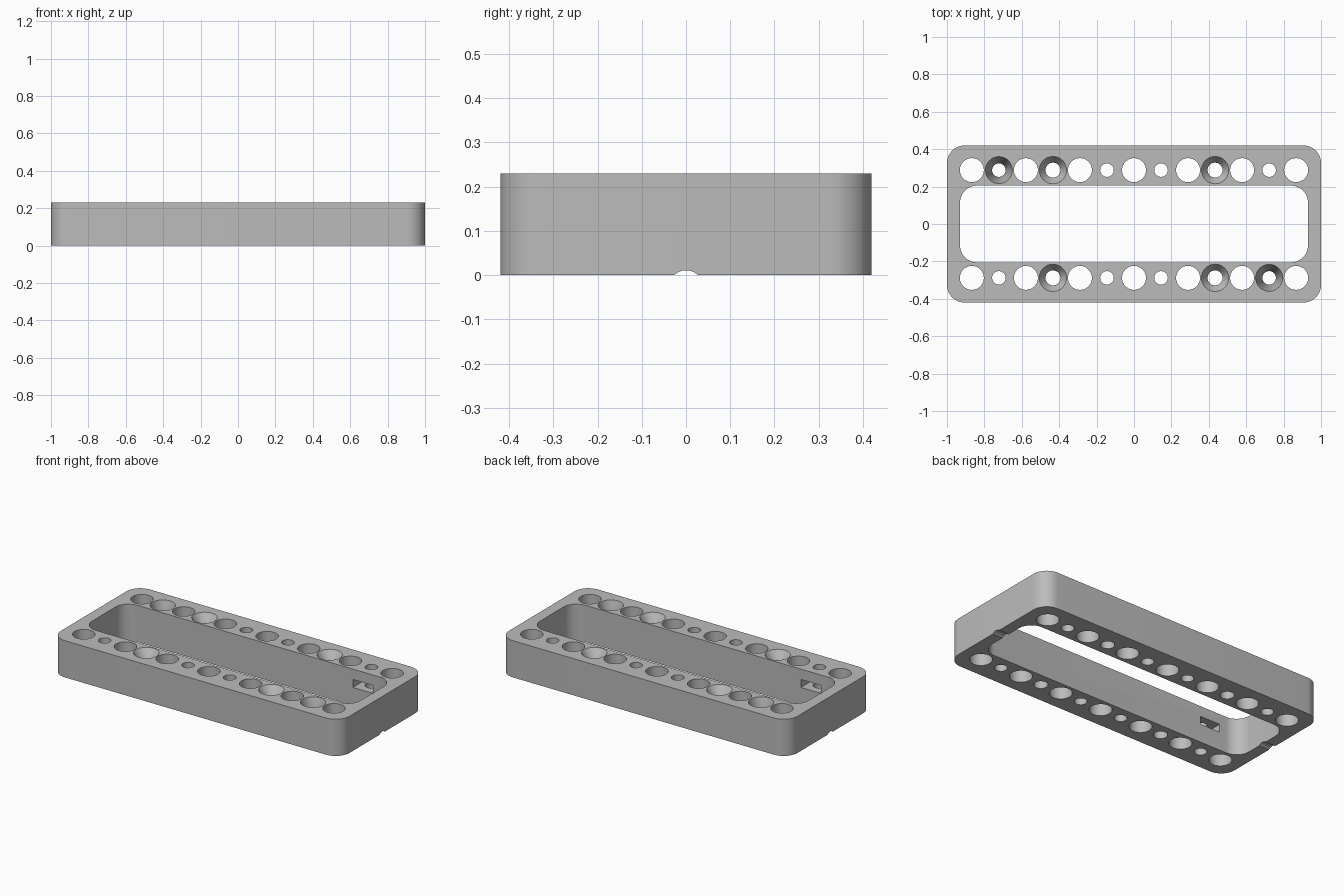
import bpy, bmesh
from math import sin, cos, pi, radians

if "Cube" in bpy.data.objects:
    bpy.data.objects.remove(bpy.data.objects["Cube"], do_unlink=True)

HEIGHT, PITCH, ROW_Y = 0.23, 0.1445, 0.288
EPS = 0.02

grey = bpy.data.materials.new("plain grey")
grey.use_nodes = True
GREY = (0.5, 0.5, 0.5, 1)
grey.diffuse_color = GREY
grey.node_tree.nodes["Principled BSDF"].inputs["Base Color"].default_value = GREY


def loft(name, rings):
    """Solid skinned through a stack of matching rings, capped at both ends."""
    bm = bmesh.new()
    loops = [[bm.verts.new(p) for p in ring] for ring in rings]
    n = len(loops[0])
    for a, b in zip(loops, loops[1:]):
        for i in range(n):
            j = (i + 1) % n
            bm.faces.new((a[i], a[j], b[j], b[i]))
    bm.faces.new(loops[0][::-1])
    bm.faces.new(loops[-1])
    bmesh.ops.recalc_face_normals(bm, faces=bm.faces)
    mesh = bpy.data.meshes.new(name)
    bm.to_mesh(mesh)
    bm.free()
    mesh.materials.append(grey)
    obj = bpy.data.objects.new(name, mesh)
    bpy.context.collection.objects.link(obj)
    return obj


def circle(x, y, z, r, n=48, turn=0):
    return [(x + r * cos(2 * pi * i / n + turn), y + r * sin(2 * pi * i / n + turn), z)
            for i in range(n)]


def rounded_block(name, hx, hy, r, z0, z1, steps=12):
    outline = []
    for q, (sx, sy) in enumerate(((1, 1), (-1, 1), (-1, -1), (1, -1))):
        for i in range(steps + 1):
            a = (q + i / steps) * pi / 2
            outline.append((sx * (hx - r) + r * cos(a), sy * (hy - r) + r * sin(a)))
    return loft(name, [[(x, y, z) for x, y in outline] for z in (z0, z1)])


def hole(x, y, profile):
    return loft("hole_cutter", [circle(x, y, z, r) for r, z in profile])


def straight(r):
    return [(r, -EPS), (r, HEIGHT + EPS)]


def countersunk(r, top, depth):
    slope = (top - r) / depth
    return [(r, -EPS), (r, HEIGHT - depth), (top + slope * EPS, HEIGHT + EPS)]


# Outer body and central opening
frame = rounded_block("rounded_frame", 1, 0.42, 0.095, 0, HEIGHT)
cutters = [rounded_block("opening_cutter", 0.93, 0.205, 0.09, -EPS, HEIGHT + EPS)]

# Two rows of holes, the second being the first turned half a circle
for side in (1, -1):
    for k in range(-6, 7):
        if k % 2 == 0:
            profile = straight(0.064)
        elif abs(k) == 3:
            profile = countersunk(0.04, 0.073, 0.05)
        elif k == -5:
            profile = countersunk(0.036, 0.072, 0.13)
        else:
            profile = straight(0.036)
        cutters.append(hole(side * k * PITCH, side * ROW_Y, profile))

    # Nut pocket opening into the inner wall around one small hole
    x, half = 5 * PITCH, 0.07
    tip, shoulder = ROW_Y + half / cos(pi / 6), ROW_Y + half * 0.577
    outline = [(x - half, 0.15), (x + half, 0.15), (x + half, shoulder),
               (x, tip), (x - half, shoulder)]
    cutters.append(loft("nut_pocket_cutter",
                        [[(side * px, side * py, z) for px, py in outline]
                         for z in (0.115, 0.165)]))

# Shallow round channel under both ends
channel = [[(x, 0.0386 * cos(2 * pi * i / 48), -0.0277 + 0.0386 * sin(2 * pi * i / 48))
            for i in range(48)] for x in (-1.1, 1.1)]
cutters.append(loft("channel_cutter", channel))

# Carve everything out of the body
bpy.context.view_layer.objects.active = frame
for cutter in cutters:
    cutter.hide_render = True
    mod = frame.modifiers.new("cut", "BOOLEAN")
    mod.operation, mod.solver, mod.object = "DIFFERENCE", "EXACT", cutter
    bpy.ops.object.modifier_apply(modifier=mod.name)
    bpy.data.objects.remove(cutter, do_unlink=True)

bpy.ops.object.select_all(action="DESELECT")
frame.select_set(True)
bpy.ops.object.shade_smooth_by_angle(angle=radians(30))
